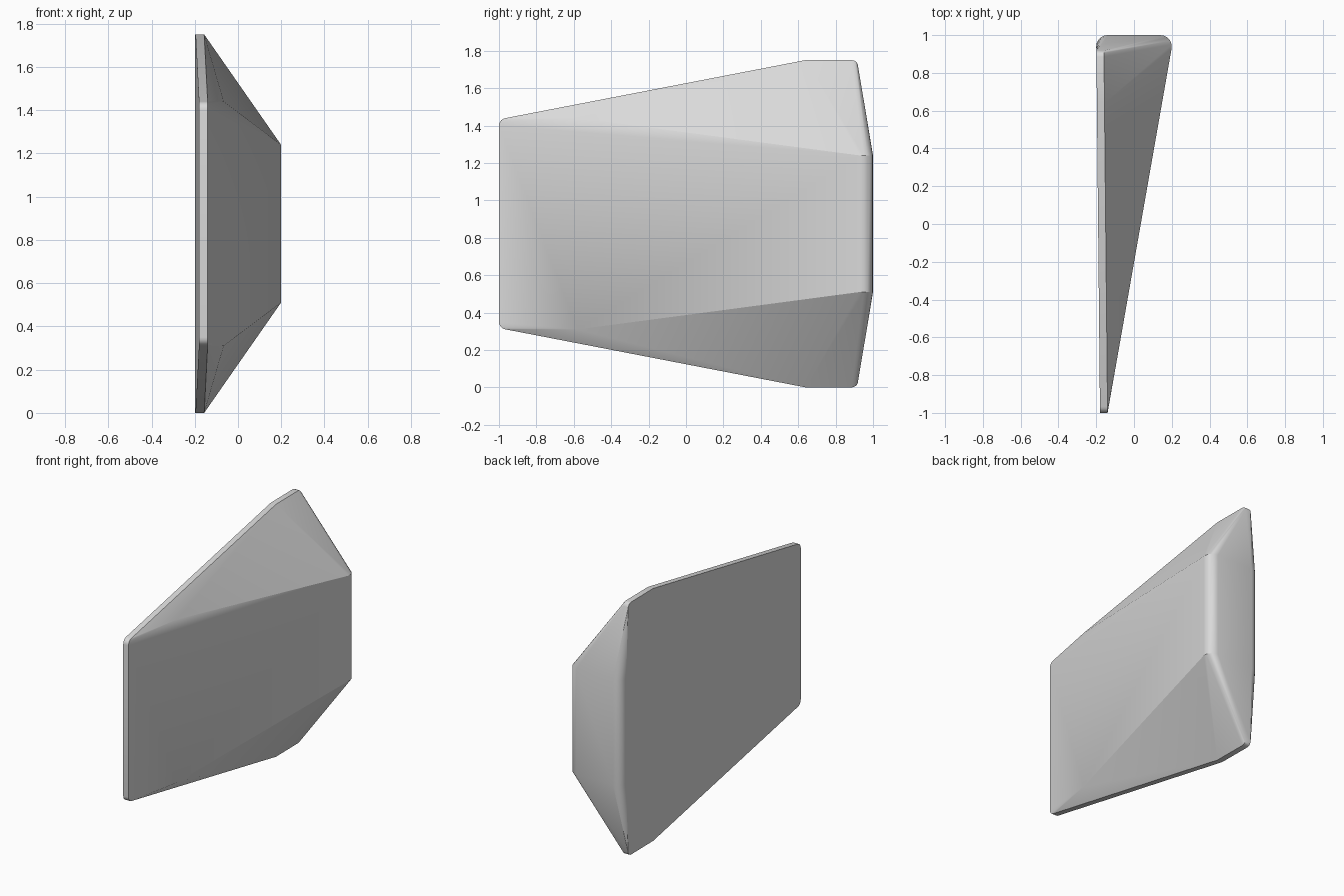
import bpy
import bmesh
from math import sin, cos, pi, radians

cube = bpy.data.objects.get("Cube")
if cube:
    bpy.data.objects.remove(cube, do_unlink=True)

MID = 0.875      # height of the symmetry plane
THICK = 0.04     # thickness of the flat plate


def arc(cx, cy, radius, start, end, steps=5):
    """Points on a circular arc, angles in degrees."""
    angles = [radians(start + (end - start) * i / steps) for i in range(steps + 1)]
    return [(cx + radius * cos(a), cy + radius * sin(a)) for a in angles]


# Upper half of the plate outline as (y, height above the middle)
outline = arc(-0.96, 0.525, 0.04, 180, 100)
outline += [(0.64, MID)]
outline += arc(0.885, 0.84, 0.035, 90, 0)

# The plate leans slightly, so x depends on y
points = []
for y, h in outline:
    back = -0.19 - 0.01 * y
    points += [(back, y, h), (back + THICK, y, h)]

# Sloping ridge where the broad face starts to narrow
points.append((-0.066, -0.58, 0.565))

# Rounded rear wall, seen as a section in x and y
section = arc(0.14, 0.94, 0.06, -10, 90) + arc(-0.14, 0.94, 0.06, 90, 180)
points += [(x, y, 0.365) for x, y in section]

# Wrap both mirrored halves in one solid shell
bm = bmesh.new()
for x, y, h in points:
    for side in (1, -1):
        bm.verts.new((x, y, MID + side * h))
hull = bmesh.ops.convex_hull(bm, input=bm.verts[:])
loose = {v for v in hull["geom_interior"] + hull["geom_unused"]
         if isinstance(v, bmesh.types.BMVert)}
bmesh.ops.delete(bm, geom=list(loose), context="VERTS")
bmesh.ops.dissolve_limit(bm, angle_limit=radians(0.4), verts=bm.verts[:], edges=bm.edges[:])
bmesh.ops.recalc_face_normals(bm, faces=bm.faces[:])

mesh = bpy.data.meshes.new("wedge_panel")
bm.to_mesh(mesh)
bm.free()
panel = bpy.data.objects.new("wedge_panel", mesh)
bpy.context.collection.objects.link(panel)

# Plain light grey
grey = bpy.data.materials.new("light grey")
grey.use_nodes = True
colour = (0.7, 0.7, 0.7, 1)
grey.diffuse_color = colour
grey.node_tree.nodes["Principled BSDF"].inputs["Base Color"].default_value = colour
mesh.materials.append(grey)

# Soft rounded corners, crisp panel edges
bpy.ops.object.select_all(action="DESELECT")
panel.select_set(True)
bpy.context.view_layer.objects.active = panel
bpy.ops.object.shade_smooth_by_angle(angle=radians(30))
